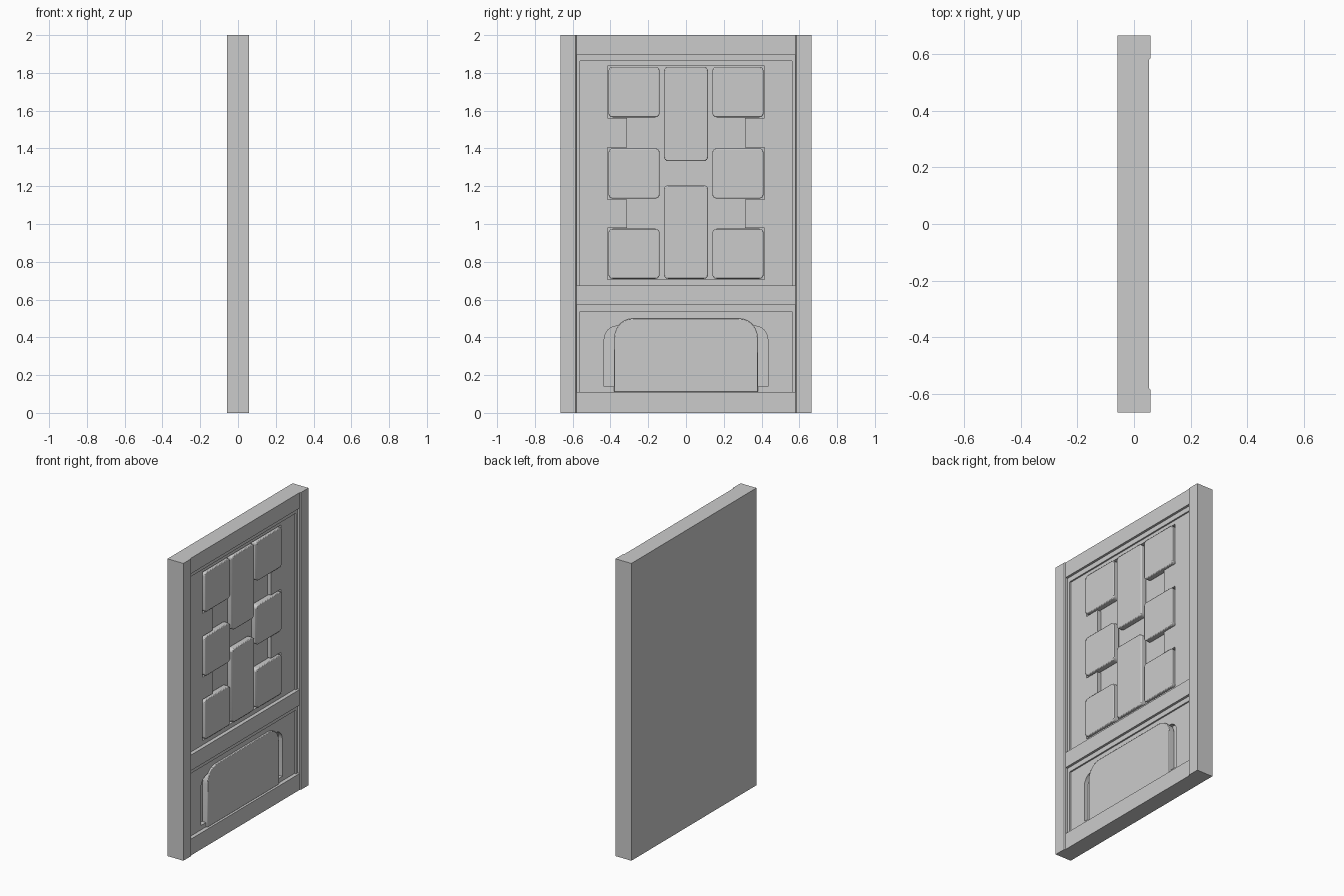
import bpy, bmesh, math
from mathutils import Matrix

cube = bpy.data.objects.get("Cube")
if cube:
    bpy.data.objects.remove(cube, do_unlink=True)

grey = bpy.data.materials.new("plain grey")
grey.use_nodes = True
grey.diffuse_color = (0.6, 0.6, 0.6, 1)
bsdf = next(n for n in grey.node_tree.nodes if n.type == 'BSDF_PRINCIPLED')
bsdf.inputs["Base Color"].default_value = grey.diffuse_color

# Turns a profile drawn in (y, z) so that its thickness runs along x
FACING = Matrix(((0, 0, 1, 0), (1, 0, 0, 0), (0, 1, 0, 0), (0, 0, 0, 1)))


def rect(half_y, z0, z1, y=0):
    return [(y - half_y, z0), (y + half_y, z0), (y + half_y, z1), (y - half_y, z1)]


def rounded(half_y, z0, z1, r, y=0, square_base=False):
    """Rectangle outline with round corners, or an arch when the base is square."""
    corners = [(-1, z0 + r, 180), (1, z0 + r, 270), (1, z1 - r, 0), (-1, z1 - r, 90)]
    pts = []
    for i, (side, cz, start) in enumerate(corners):
        if square_base and i < 2:
            pts.append((y + side * half_y, z0))
            continue
        for k in range(7):
            a = math.radians(start + 15 * k)
            pts.append((y + side * (half_y - r) + r * math.cos(a), cz + r * math.sin(a)))
    return pts


def prism(name, loops, low, high, bevel=0, turn=FACING):
    """Solid from a flat outline; later loops are holes."""
    curve = bpy.data.curves.new(name, 'CURVE')
    curve.dimensions, curve.fill_mode = '2D', 'BOTH'
    curve.extrude = (high - low) / 2
    for loop in loops:
        spline = curve.splines.new('POLY')
        spline.points.add(len(loop) - 1)
        for p, (a, b) in zip(spline.points, loop):
            p.co = (a, b, 0, 1)
        spline.use_cyclic_u = True
    source = bpy.data.objects.new(name + " outline", curve)
    mesh = bpy.data.meshes.new_from_object(source)
    bpy.data.objects.remove(source)
    mesh.name = name
    mesh.transform(turn @ Matrix.Translation((0, 0, (low + high) / 2)))
    bm = bmesh.new()
    bm.from_mesh(mesh)
    bmesh.ops.remove_doubles(bm, verts=bm.verts, dist=0.0001)
    if len(loops) == 1:
        bmesh.ops.dissolve_limit(bm, angle_limit=0.02, verts=bm.verts, edges=bm.edges)
    bmesh.ops.recalc_face_normals(bm, faces=bm.faces)
    bm.to_mesh(mesh)
    bm.free()
    mesh.materials.clear()
    mesh.materials.append(grey)
    obj = bpy.data.objects.new(name, mesh)
    bpy.context.collection.objects.link(obj)
    if bevel:
        mod = obj.modifiers.new("soft edge", 'BEVEL')
        mod.width, mod.segments, mod.limit_method = bevel, 2, 'ANGLE'
        mod.angle_limit = math.radians(40)
    bpy.ops.object.select_all(action='DESELECT')
    obj.select_set(True)
    bpy.context.view_layer.objects.active = obj
    bpy.ops.object.shade_smooth_by_angle(angle=math.radians(35))
    return obj


BACK, FLOOR, PANEL, MOULD, TILE, RAIL, STILE = -0.059, 0.0, 0.027, 0.037, 0.04, 0.053, 0.059
EDGE, INNER, FIELD = 0.665, 0.58, 0.562

# Back board and the two upright stiles as one profile
half = [(BACK, EDGE), (STILE, EDGE), (STILE, INNER + 0.006), (RAIL, INNER), (FLOOR, INNER)]
prism("back_and_stiles", [half + [(x, -y) for x, y in reversed(half)]], 0, 2,
      turn=Matrix.Identity(4))

# Cross rails
for name, z0, z1 in (("bottom_rail", 0, 0.11), ("middle_rail", 0.57, 0.675),
                     ("top_rail", 1.895, 2)):
    prism(name, [rect(INNER, z0, z1)], FLOOR, RAIL)

# Upper panel with a stepped opening around the tiles
rows = [(0.71, 0.975), (1.135, 1.4), (1.565, 1.832)]
GAP, WIDE, NARROW = 0.005, 0.416, 0.312
right_edge = []
for i, (z0, z1) in enumerate(rows):
    if i:
        right_edge.append((NARROW, z0 - GAP))
    right_edge += [(WIDE, z0 - GAP), (WIDE, z1 + GAP)]
    if i < 2:
        right_edge.append((NARROW, z1 + GAP))
opening = right_edge + [(-y, z) for y, z in reversed(right_edge)]
prism("upper_panel", [rect(INNER, 0.675, 1.895), opening], FLOOR, PANEL)

# Raised tiles: square ones in the side columns, tall ones in the middle
for i, (z0, z1) in enumerate(rows):
    for label, side in (("left", 1), ("right", -1)):
        prism(f"square_tile_{label}_{i + 1}",
              [rounded(0.135, z0, z1, 0.022, y=side * 0.275)], FLOOR, TILE, 0.005)
for i, (z0, z1) in enumerate(((0.71, 1.205), (1.333, 1.832))):
    prism(f"tall_tile_{i + 1}", [rounded(0.116, z0, z1, 0.022)], FLOOR, TILE, 0.005)

# Lower panel with an arched recess and the raised arch inside it
prism("lower_panel", [rect(INNER, 0.11, 0.57),
                      rounded(0.433, 0.14, 0.46, 0.07, square_base=True)], FLOOR, PANEL)
prism("raised_arch", [rounded(0.38, 0.11, 0.5, 0.1, square_base=True)], FLOOR, TILE, 0.004)

# Mouldings along the sides and top of each panel
for name, z0, z1 in (("lower_moulding", 0.11, 0.57), ("upper_moulding", 0.675, 1.895)):
    top = z1 - 0.032
    outline = [(-INNER, z0), (-FIELD, z0), (-FIELD, top), (FIELD, top), (FIELD, z0),
               (INNER, z0), (INNER, z1), (-INNER, z1)]
    prism(name, [outline], FLOOR, MOULD)
